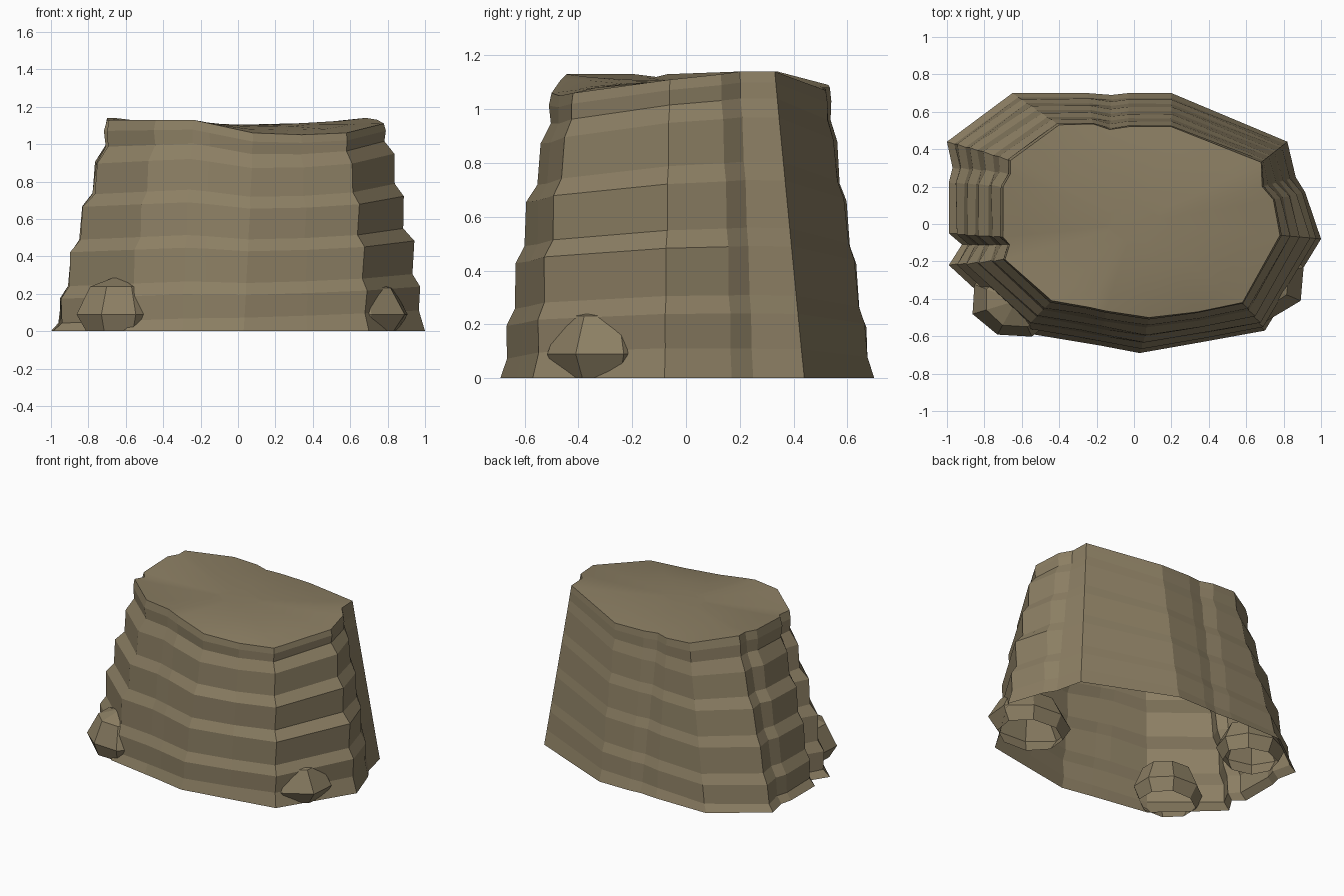
import bpy, bmesh, math, random
from mathutils import Vector

if "Cube" in bpy.data.objects:
    bpy.data.objects.remove(bpy.data.objects["Cube"])

random.seed(4)

rock = bpy.data.materials.new("rock_brown")
rock.diffuse_color = (0.26, 0.21, 0.125, 1)
rock.use_nodes = True
rock.node_tree.nodes["Principled BSDF"].inputs["Base Color"].default_value = rock.diffuse_color


def finish(bm, name):
    bmesh.ops.recalc_face_normals(bm, faces=bm.faces)
    mesh = bpy.data.meshes.new(name)
    bm.to_mesh(mesh)
    bm.free()
    mesh.materials.append(rock)
    obj = bpy.data.objects.new(name, mesh)
    bpy.context.collection.objects.link(obj)
    return obj


# Cliff columns, counter-clockwise: base x, y, top x, y, top z, ledge strength
columns = [
    (0.03, -0.69, 0.08, -0.50, 1.06, 0.6),
    (0.37, -0.63, 0.34, -0.47, 1.05, 0.6),
    (0.70, -0.57, 0.58, -0.42, 1.06, 0.9),
    (1.00, -0.08, 0.78, -0.06, 1.11, 1.0),
    (0.915, 0.17, 0.745, 0.13, 1.13, 0.6),
    (0.865, 0.25, 0.685, 0.20, 1.14, 0.3),
    (0.82, 0.44, 0.68, 0.33, 1.14, 0.0),
    (0.20, 0.70, 0.20, 0.52, 1.07, 0.3),
    (-0.03, 0.70, -0.03, 0.52, 1.075, 0.3),
    (-0.12, 0.69, -0.13, 0.505, 1.08, 0.3),
    (-0.25, 0.70, -0.22, 0.535, 1.08, 0.4),
    (-0.65, 0.70, -0.40, 0.53, 1.09, 0.4),
    (-1.00, 0.44, -0.66, 0.34, 1.14, 0.7),
    (-0.97, 0.30, -0.66, 0.27, 1.14, 0.9),
    (-0.99, 0.22, -0.70, 0.20, 1.14, 0.8),
    (-0.99, -0.05, -0.70, -0.07, 1.13, 0.8),
    (-0.92, -0.11, -0.665, -0.11, 1.12, 0.5),
    (-0.99, -0.22, -0.69, -0.19, 1.13, 1.0),
    (-0.60, -0.58, -0.44, -0.41, 1.13, 0.7),
    (-0.30, -0.63, -0.24, -0.445, 1.13, 0.5),
    (-0.18, -0.65, -0.15, -0.465, 1.11, 0.5),
]
# Ledge profile: height fraction, inset (negative sticks out as a lip)
levels = [(0, 0), (0.10, 0.022)]
for h in (0.215, 0.435, 0.65, 0.855):
    levels += [(h, -0.012), (h + 0.06, 0.026)]
levels += [(0.965, 0.0), (1, 0)]

# Layered cliff body, open underneath, bulging slightly at mid height
bm = bmesh.new()
rings = []
for i, (f, inset) in enumerate(levels):
    inner = 0 < i < len(levels) - 1
    ring = []
    for bx, by, tx, ty, tz, amp in columns:
        p = Vector((bx, by, 0)).lerp(Vector((tx, ty, tz)), f)
        if inner:
            d = Vector((-p.x, -p.y, 0)).normalized()
            bulge = 0.022 * math.sin(math.pi * f) * min(1, amp * 1.5)
            if by > 0.6:
                bulge = 0
            p += d * (inset * amp - bulge + random.uniform(-0.006, 0.006) * amp)
            p.z -= 0.035 * (1 - bx) * min(1, (1 - f) * 8)
        ring.append(bm.verts.new(p))
    rings.append(ring)
n = len(columns)
for a, b in zip(rings, rings[1:]):
    for j in range(n):
        k = (j + 1) % n
        bm.faces.new((a[j], a[k], b[k], b[j]))

# Smooth, gently rolling cap with a crisp rim
cap = []
outer = rings[-1]
for s, w in ((0.8, 0.55), (0.5, 0.2), (0.2, 0.05)):
    ring = [bm.verts.new((v.co.x * s, v.co.y * s,
                          1.105 + (v.co.z - 1.105) * w)) for v in rings[-1]]
    for j in range(n):
        k = (j + 1) % n
        cap.append(bm.faces.new((outer[j], outer[k], ring[k], ring[j])))
    outer = ring
cap.append(bm.faces.new(outer))
for face in cap:
    face.smooth = True
for j in range(n):
    bm.edges.get((rings[-1][j], rings[-1][(j + 1) % n])).smooth = False
finish(bm, "cliff_body")


# Faceted boulders around the foot, cut open at the ground
def boulder(name, x, y, rx, ry, rz, turn):
    bm = bmesh.new()
    bmesh.ops.create_uvsphere(bm, u_segments=8, v_segments=4, radius=1)
    for v in bm.verts:
        a = math.atan2(v.co.y, v.co.x) + turn
        r = math.hypot(v.co.x, v.co.y) * random.uniform(0.93, 1.0)
        if v.co.z < -0.1:
            r *= 1.15
        v.co = (x + rx * r * math.cos(a), y + ry * r * math.sin(a),
                max(0, 0.09 + rz * v.co.z))
    under = [f for f in bm.faces if all(v.co.z < 0.001 for v in f.verts)]
    bmesh.ops.delete(bm, geom=under, context='FACES')
    finish(bm, name)


boulder("boulder_right", 0.63, -0.30, 0.30, 0.24, 0.20, 0.3)
boulder("boulder_front_left", -0.63, -0.41, 0.25, 0.21, 0.21, 0.35)
boulder("boulder_back_left", -0.68, 0.36, 0.24, 0.21, 0.18, 0.1)
